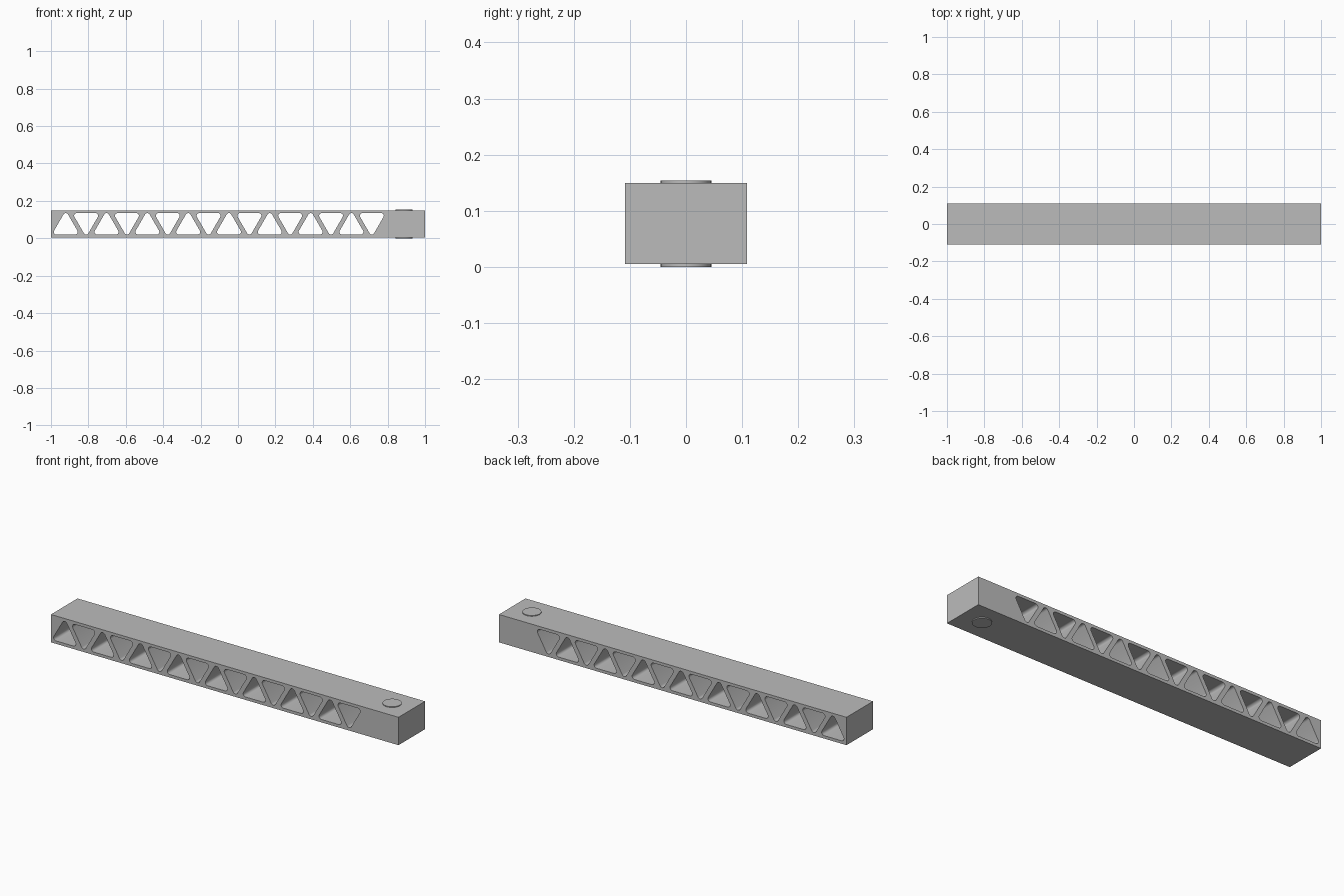
import bpy, bmesh, math

if "Cube" in bpy.data.objects:
    bpy.data.objects.remove(bpy.data.objects["Cube"])

grey = bpy.data.materials.new("plain_grey")
grey.use_nodes = True
grey.diffuse_color = (0.5, 0.5, 0.5, 1)
grey.node_tree.nodes["Principled BSDF"].inputs["Base Color"].default_value = (0.5, 0.5, 0.5, 1)

BOTTOM, TOP, HALF_DEPTH = 0.005, 0.15, 0.109
MID = (BOTTOM + TOP) / 2


def add_object(name, bm):
    mesh = bpy.data.meshes.new(name)
    bm.to_mesh(mesh)
    bm.free()
    mesh.materials.append(grey)
    obj = bpy.data.objects.new(name, mesh)
    bpy.context.collection.objects.link(obj)
    bpy.ops.object.select_all(action='DESELECT')
    obj.select_set(True)
    bpy.context.view_layer.objects.active = obj
    bpy.ops.object.shade_smooth_by_angle(angle=math.radians(35))
    return obj


def rounded_triangle(cx, up, side=0.1, radius=0.014, steps=8):
    """Equilateral outline with round corners, pointing up or down."""
    height = side * math.sqrt(3) / 2
    sign = 1 if up else -1
    points = []
    for k in range(3):
        mid_angle = math.pi / 2 + k * math.tau / 3
        px = math.cos(mid_angle) * height * 2 / 3
        pz = math.sin(mid_angle) * height * 2 / 3 - height / 6
        for s in range(steps + 1):
            a = mid_angle + (s / steps - 0.5) * math.tau / 3
            points.append((cx + px + radius * math.cos(a),
                           MID + sign * (pz + radius * math.sin(a))))
    return points


# Beam profile: a long rectangle with a row of alternating triangular windows
outlines = [[(-1, BOTTOM), (1, BOTTOM), (1, TOP), (-1, TOP)]]
outlines += [rounded_triangle(-0.921 + 0.1091 * i, i % 2 == 0) for i in range(16)]

curve = bpy.data.curves.new("beam_profile", 'CURVE')
curve.dimensions = '2D'
curve.fill_mode = 'BOTH'
curve.extrude = HALF_DEPTH
for outline in outlines:
    spline = curve.splines.new('POLY')
    spline.points.add(len(outline) - 1)
    for point, (x, z) in zip(spline.points, outline):
        point.co = (x, z, 0, 1)
    spline.use_cyclic_u = True

# Turn the profile into a solid standing upright
profile = bpy.data.objects.new("beam_profile", curve)
bpy.context.collection.objects.link(profile)
bpy.context.view_layer.update()
solid = bpy.data.meshes.new_from_object(
    profile.evaluated_get(bpy.context.evaluated_depsgraph_get()))
bm = bmesh.new()
bm.from_mesh(solid)
for v in bm.verts:
    v.co = (v.co.x, -v.co.z, v.co.y)
bmesh.ops.remove_doubles(bm, verts=bm.verts, dist=0.00005)
bmesh.ops.recalc_face_normals(bm, faces=bm.faces)
bpy.data.objects.remove(profile)
bpy.data.meshes.remove(solid)
add_object("truss_beam", bm)

# Round pivot pads on the top and underside of the solid end
for name, low, high in (("upper_pivot_pad", TOP, 0.154), ("lower_pivot_pad", 0, BOTTOM)):
    bm = bmesh.new()
    bmesh.ops.create_cone(bm, cap_ends=True, segments=48, radius1=0.045,
                          radius2=0.045, depth=high - low)
    bmesh.ops.translate(bm, verts=bm.verts, vec=(0.887, 0, (low + high) / 2))
    add_object(name, bm)
